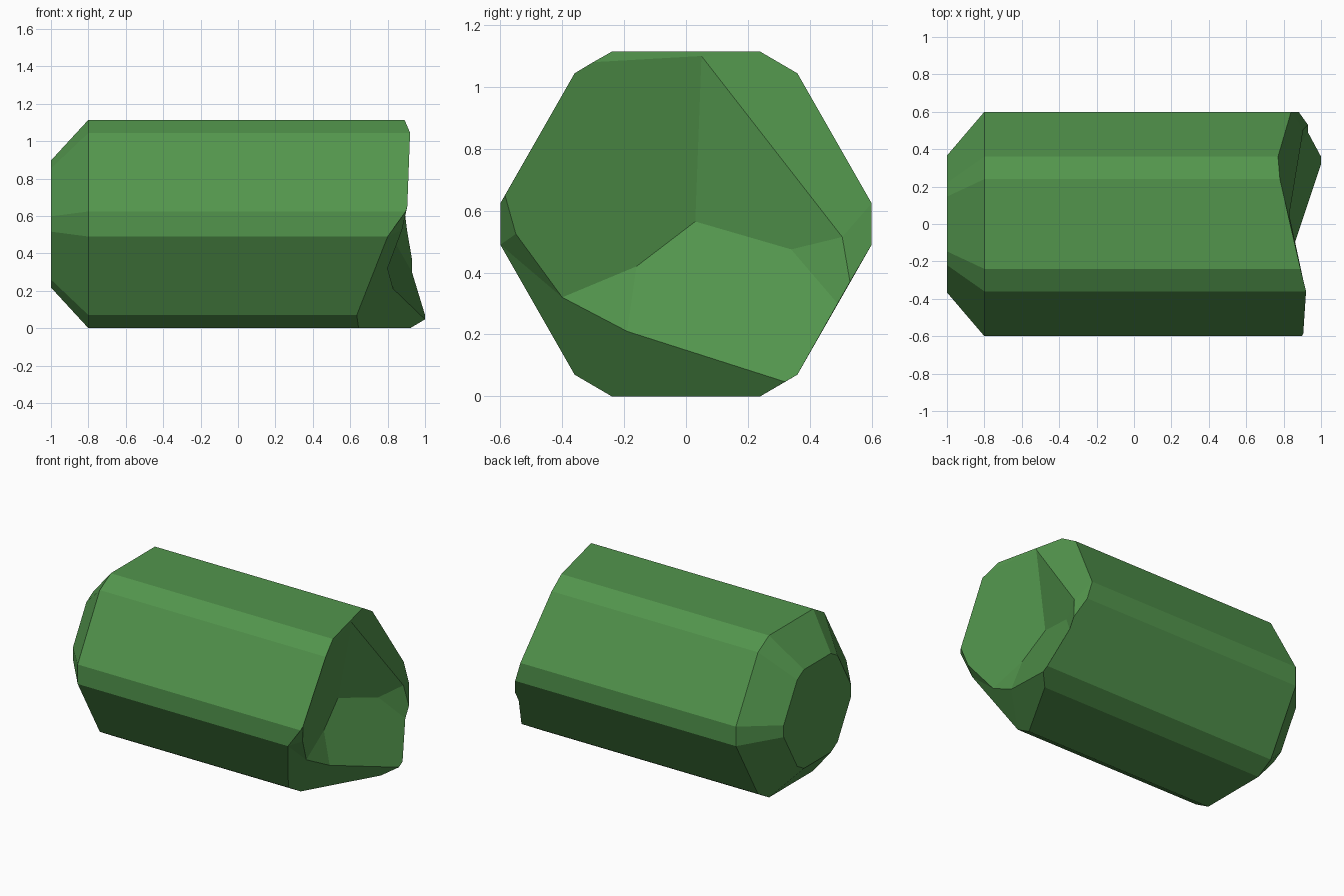
import bpy, bmesh

cube = bpy.data.objects.get("Cube")
if cube:
    bpy.data.objects.remove(cube)

MID = 0.557  # height of the rod's axis

green = bpy.data.materials.new("leaf green")
green.use_nodes = True
COLOUR = (0.085, 0.30, 0.073, 1)
green.diffuse_color = COLOUR
green.node_tree.nodes["Principled BSDF"].inputs["Base Color"].default_value = COLOUR

# Bevelled hexagon, mirrored from one quarter, counterclockwise from the bottom
quarter = [(0.24, 0.0), (0.36, 0.07), (0.60, 0.49)]
right = quarter + [(y, 2 * MID - z) for y, z in reversed(quarter)]
profile = right + [(-y, z) for y, z in reversed(right)]

bm = bmesh.new()


def ring(x, scale):
    return [bm.verts.new((x, y * scale, MID + (z - MID) * scale)) for y, z in profile]


# Chamfered closed end
cap = ring(-1.0, 0.61)
shoulder = ring(-0.80, 1.0)
bm.faces.new(cap)
for i in range(12):
    j = (i + 1) % 12
    bm.faces.new((cap[i], cap[j], shoulder[j], shoulder[i]))

# Uneven broken end: one depth for each corner of the profile
depths = [0.92, 1.0, 0.88, 0.84, 0.77, 0.78, 0.89, 0.92, 0.897, 0.80, 0.635, 0.645]
rim = [bm.verts.new((x, y, z)) for x, (y, z) in zip(depths, profile)]

# Break points: low_tip, side and top points lie on the outer surface
points = {
    "low_tip": (1.0, 0.32, 0.047),
    "side_low": (0.93, 0.49, 0.30),
    "side_high": (0.93, 0.53, 0.37),
    "top_left": (0.905, -0.30, 1.08),
    "front_side": (0.905, -0.585, 0.65),
    "ridge_top": (0.83, 0.05, 1.10),
    "ridge_side": (0.905, 0.505, 0.515),
    "deep": (0.74, 0.03, 0.565),
    "deep_side": (0.83, 0.34, 0.475),
    "deep_front": (0.765, -0.16, 0.42),
    "lip_low": (0.83, -0.19, 0.21),
    "lip_mid": (0.80, -0.40, 0.32),
    "lip_high": (0.877, -0.55, 0.525),
}
p = {name: bm.verts.new(co) for name, co in points.items()}

# Long sides, with the break points inserted in their outer edges
extra = {0: ["low_tip"], 1: ["side_low", "side_high"], 6: ["top_left"], 7: ["front_side"]}
for i in range(12):
    j = (i + 1) % 12
    between = [p[n] for n in reversed(extra.get(i, []))]
    bm.faces.new([shoulder[i], shoulder[j], rim[j]] + between + [rim[i]])


def facet(*keys):
    bm.faces.new([rim[k] if isinstance(k, int) else p[k] for k in keys])


# Hollow of the break
facet(7, "front_side", "lip_high", "lip_mid", "deep_front", "deep", "ridge_top", "top_left")
facet("ridge_top", "deep", "deep_side", "ridge_side")
facet("deep_side", "side_low", "side_high", "ridge_side")
facet("deep", "deep_front", "lip_low", "low_tip", 1, "side_low", "deep_side")
facet("deep_front", "lip_mid", "lip_low")

# Sloping rim at the bottom
facet("front_side", 8, 9, "lip_high")
facet("lip_high", 9, "lip_mid")
facet("lip_mid", 9, 10, "lip_low")
facet("lip_low", 10, 11, 0, "low_tip")

# Sloping rim at the top
facet("top_left", "ridge_top", 5, 6)
facet("ridge_top", "ridge_side", 3, 4, 5)
facet("ridge_side", "side_high", 2, 3)

bmesh.ops.recalc_face_normals(bm, faces=bm.faces[:])
mesh = bpy.data.meshes.new("broken_hexagonal_rod")
bm.to_mesh(mesh)
bm.free()
mesh.materials.append(green)
rod = bpy.data.objects.new("broken_hexagonal_rod", mesh)
bpy.context.collection.objects.link(rod)
